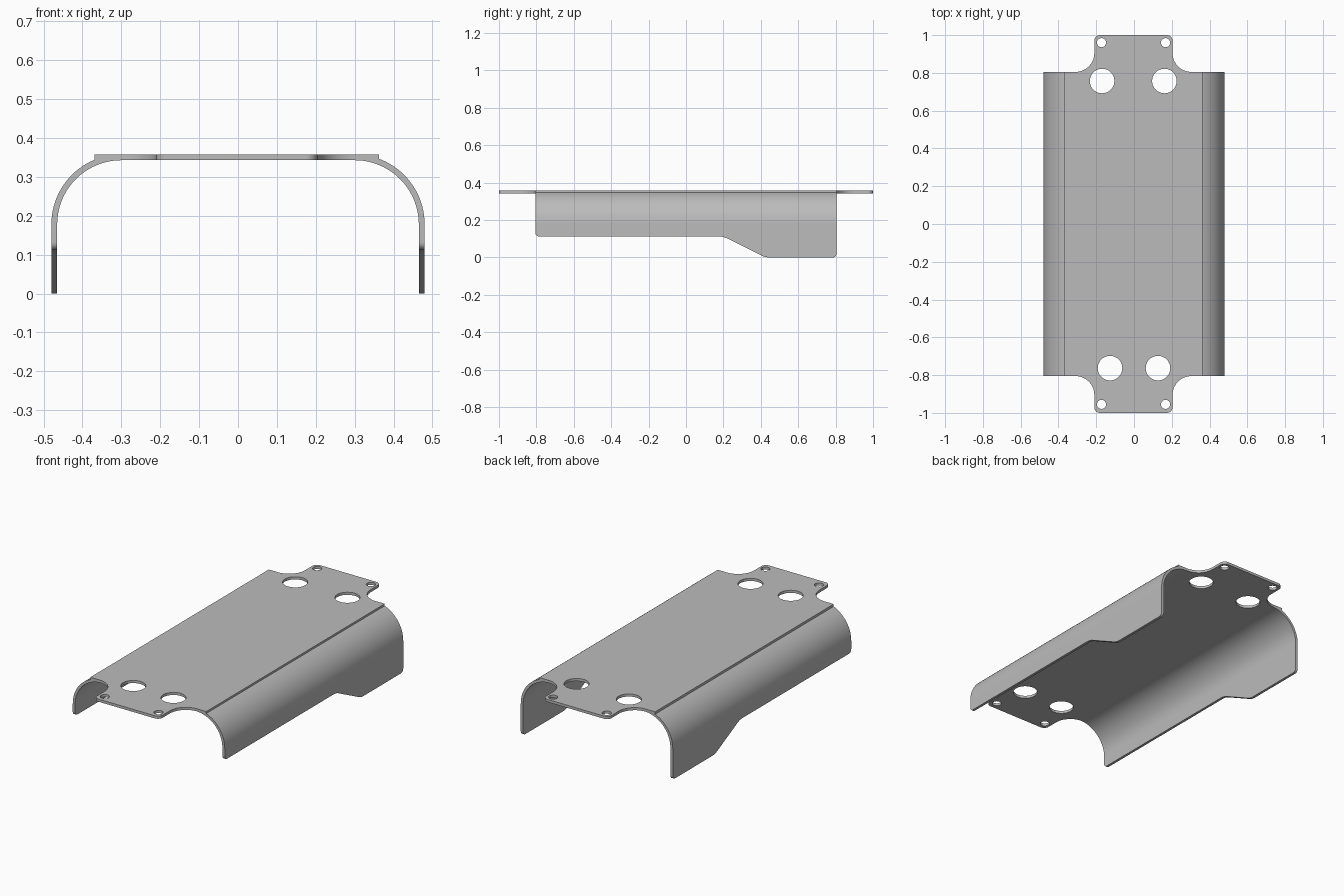
import bpy, bmesh
from math import sin, cos, tan, pi
from mathutils import Vector

cube = bpy.data.objects.get("Cube")
if cube:
    bpy.data.objects.remove(cube, do_unlink=True)

GREY = (0.5, 0.5, 0.5, 1)
steel = bpy.data.materials.new("grey_metal")
steel.use_nodes = True
steel.diffuse_color = GREY
steel.node_tree.nodes["Principled BSDF"].inputs["Base Color"].default_value = GREY

TOP, THICK = 0.358, 0.015      # sheet top height and thickness
END = 0.805                    # half length of the bent shell
BEND_X, WALL_X = 0.30, 0.48    # bend centre and outer wall
BEND_R = WALL_X - BEND_X


def round_corner(a, p, b, radius, steps=10):
    """Points of the arc that rounds corner p between a and b."""
    a, p, b = Vector(a), Vector(p), Vector(b)
    d1, d2 = (a - p).normalized(), (b - p).normalized()
    half = d1.angle(d2) / 2
    centre = p + (d1 + d2).normalized() * radius / sin(half)
    start = p + d1 * radius / tan(half) - centre
    stop = p + d2 * radius / tan(half) - centre
    sweep = pi - 2 * half
    return [centre + (start * sin((1 - i / steps) * sweep)
                      + stop * sin(i / steps * sweep)) / sin(sweep)
            for i in range(steps + 1)]


def round_path(corners, closed):
    """Round every (x, y, radius) corner; an open path drops its end points."""
    n, points = len(corners), []
    for i in range(0 if closed else 1, n if closed else n - 1):
        a, p, b = corners[i - 1], corners[i], corners[(i + 1) % n]
        points += round_corner(a[:2], p[:2], b[:2], p[2]) if p[2] else [Vector(p[:2])]
    return points


def circle(x, y, radius, n=40):
    return [Vector((x + radius * cos(2 * pi * i / n), y + radius * sin(2 * pi * i / n)))
            for i in range(n)]


def add_object(name, bm):
    bmesh.ops.recalc_face_normals(bm, faces=bm.faces)
    mesh = bpy.data.meshes.new(name)
    bm.to_mesh(mesh)
    bm.free()
    mesh.materials.clear()
    mesh.materials.append(steel)
    obj = bpy.data.objects.new(name, mesh)
    bpy.context.collection.objects.link(obj)
    bpy.ops.object.select_all(action='DESELECT')
    obj.select_set(True)
    bpy.context.view_layer.objects.active = obj
    bpy.ops.object.shade_smooth_by_angle(angle=pi / 6)
    return obj


# Flat top plate: rounded end tabs, two large and two small holes at each end
SHIFT, PLATE, TAB = -0.003, 0.366, 0.207
quarter = [(PLATE, END, 0), (TAB, END, 0.1), (TAB, 1, 0.03)]
half_outline = quarter + [(-x, y, r) for x, y, r in reversed(quarter)]
outline = half_outline + [(-x, -y, r) for x, y, r in half_outline]
loops = [[p + Vector((SHIFT, 0)) for p in round_path(outline, True)]]
for x, y in ((-0.169, 0.757), (0.161, 0.757), (-0.127, -0.763), (0.127, -0.763)):
    loops.append(circle(x, y, 0.065))
for x in (-0.172, 0.167):
    for y in (0.96, -0.955):
        loops.append(circle(x, y, 0.024))

curve = bpy.data.curves.new("plate_outline", 'CURVE')
curve.dimensions, curve.fill_mode, curve.extrude = '2D', 'BOTH', THICK / 2
for loop in loops:
    spline = curve.splines.new('POLY')
    spline.points.add(len(loop) - 1)
    for point, p in zip(spline.points, loop):
        point.co = (p.x, p.y, 0, 1)
    spline.use_cyclic_u = True
helper = bpy.data.objects.new("plate_outline", curve)
filled = bpy.data.meshes.new_from_object(helper)
bpy.data.objects.remove(helper)
bm = bmesh.new()
bm.from_mesh(filled)
bpy.data.meshes.remove(filled)
bmesh.ops.remove_doubles(bm, verts=bm.verts, dist=0.0001)
bmesh.ops.translate(bm, verts=bm.verts, vec=(0, 0, TOP - THICK / 2))
add_object("top_plate", bm)

# Lower edge of the side walls, deeper towards the back
lower_edge = round_path([(-END, 0.2, 0), (-END, 0.112, 0.02), (0.2, 0.112, 0.1),
                         (0.424, 0, 0.1), (END, 0, 0.02), (END, 0.2, 0)], False)


def arc(radius, steps=24):
    return [(BEND_X + radius * sin(pi / 2 * i / steps),
             TOP - BEND_R + radius * cos(pi / 2 * i / steps)) for i in range(steps + 1)]


# Bent sides: one bent section lofted along the lower edge, then mirrored
for name, side in (("left_side", 1), ("right_side", -1)):
    bm = bmesh.new()
    rings = []
    for y, bottom in lower_edge:
        section = (arc(BEND_R) + [(WALL_X, bottom), (WALL_X - THICK, bottom)]
                   + arc(BEND_R - THICK)[::-1])
        rings.append([bm.verts.new((side * x, y, z)) for x, z in section])
    for r1, r2 in zip(rings, rings[1:]):
        for i in range(len(r1)):
            bm.faces.new((r1[i - 1], r1[i], r2[i], r2[i - 1]))
    bm.faces.new(rings[0])
    bm.faces.new(rings[-1])
    add_object(name, bm)
